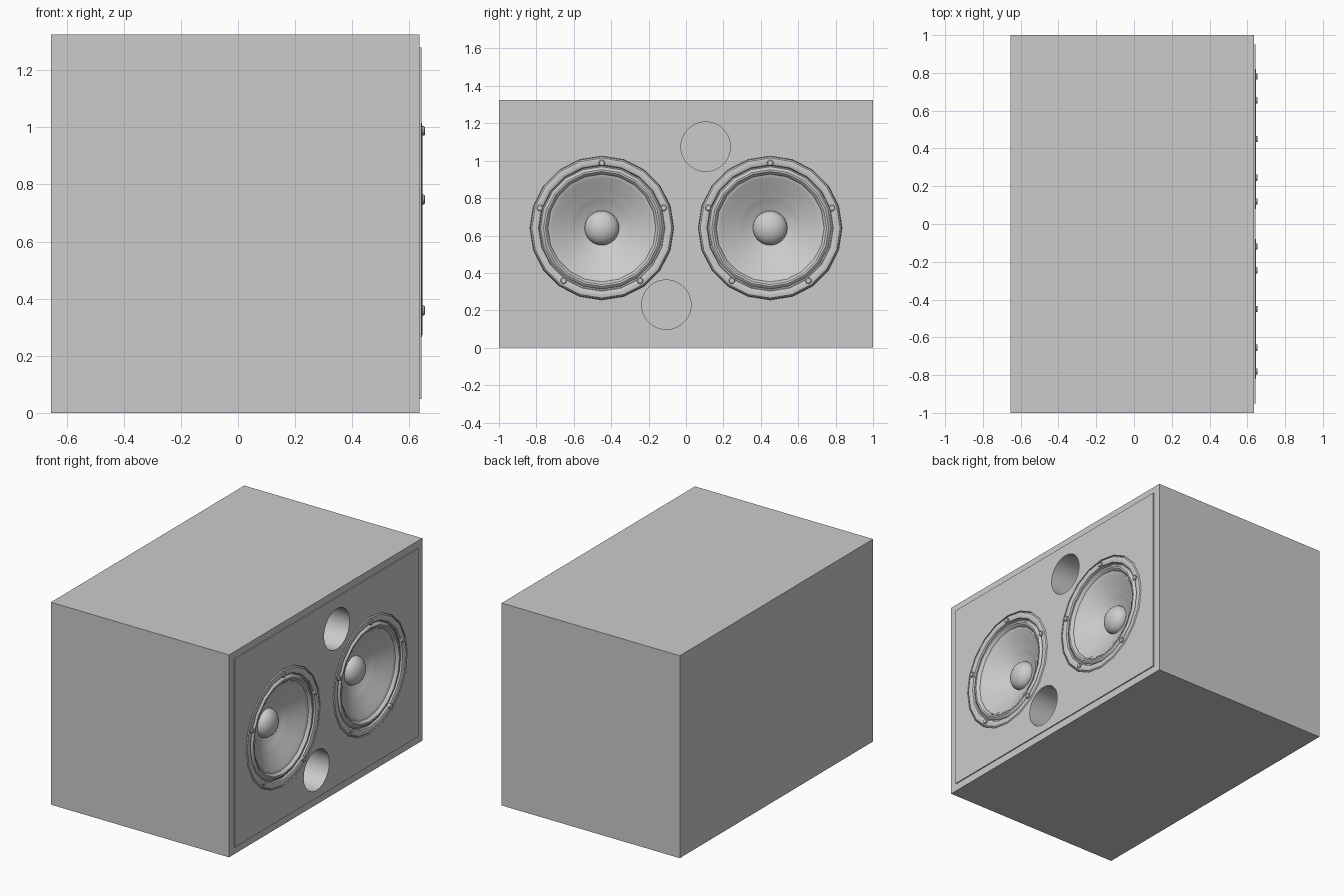
import bpy, bmesh, math

if "Cube" in bpy.data.objects:
    bpy.data.objects.remove(bpy.data.objects["Cube"])

FRONT = 0.642                                   # x of the baffle face
WOOFERS = [(-0.45, 0.64), (0.45, 0.64)]         # (y, z) centres
PORTS = [(0.105, 1.075), (-0.105, 0.23)]


def box(name, lo, hi):
    size = [b - a for a, b in zip(lo, hi)]
    mid = [(a + b) / 2 for a, b in zip(lo, hi)]
    bpy.ops.mesh.primitive_cube_add(size=1, location=mid)
    ob = bpy.context.object
    ob.name = name
    ob.scale = size
    bpy.ops.object.transform_apply(location=False, rotation=False, scale=True)
    return ob


def lathe(name, profile, segs, y, z, x=FRONT, smooth=35):
    """Spin (radius, depth) points around an axis parallel to x."""
    bm = bmesh.new()
    rings = []
    for r, d in profile:
        rings.append([bm.verts.new((d, r * math.cos(2 * math.pi * i / segs),
                                    r * math.sin(2 * math.pi * i / segs)))
                      for i in range(segs)])
    for a, b in zip(rings, rings[1:]):
        for i in range(segs):
            j = (i + 1) % segs
            bm.faces.new((a[i], b[i], b[j], a[j]))
    bmesh.ops.remove_doubles(bm, verts=bm.verts, dist=1e-5)
    bmesh.ops.recalc_face_normals(bm, faces=bm.faces)
    # open shells must face the listener
    if profile[0][0] > 0 and sum(f.normal.x * f.calc_area() for f in bm.faces) < 0:
        bmesh.ops.reverse_faces(bm, faces=bm.faces)
    me = bpy.data.meshes.new(name)
    bm.to_mesh(me)
    bm.free()
    ob = bpy.data.objects.new(name, me)
    ob.location = (x, y, z)
    bpy.context.collection.objects.link(ob)
    bpy.ops.object.select_all(action='DESELECT')
    ob.select_set(True)
    bpy.context.view_layer.objects.active = ob
    if smooth:
        bpy.ops.object.shade_smooth_by_angle(angle=math.radians(smooth))
    return ob


# Cabinet and slightly raised front baffle
cabinet = box("cabinet", (-0.655, -1, 0), (0.635, 1, 1.325))
baffle = box("baffle", (0.63, -0.95, 0.048), (FRONT, 0.95, 1.28))

# Holes for woofers and ports
cutters = []
for (y, z) in WOOFERS:
    cutters.append(lathe("woofer_cutter", [(0, 0.05), (0.384, 0.05), (0.384, -0.2), (0, -0.2)],
                         20, y, z, smooth=0))
for (y, z) in PORTS:
    cutters.append(lathe("port_cutter", [(0, 0.05), (0.132, 0.05), (0.132, -0.5), (0, -0.5)],
                         64, y, z, smooth=0))
for body in (cabinet, baffle):
    bpy.ops.object.select_all(action='DESELECT')
    body.select_set(True)
    bpy.context.view_layer.objects.active = body
    for c in cutters:
        m = body.modifiers.new("hole", 'BOOLEAN')
        m.operation = 'DIFFERENCE'
        m.solver = 'EXACT'
        m.object = c
        bpy.ops.object.modifier_apply(modifier=m.name)
    bpy.ops.object.shade_smooth_by_angle(angle=math.radians(12))
for c in cutters:
    bpy.data.objects.remove(c)

# Woofer profiles: stepped frame, rolled surround, cone, dust cap
FRAME = [(0.384, -0.03), (0.382, -0.006), (0.374, 0.002), (0.362, 0.004), (0.345, 0.003),
         (0.338, -0.001), (0.334, -0.012), (0.326, -0.014)]
SURROUND = [(0.328, -0.014), (0.322, -0.004), (0.312, 0.002), (0.302, 0.001),
            (0.294, -0.006), (0.288, -0.018), (0.276, -0.022)]
CONE = [(0.29, -0.02), (0.265, -0.03), (0.235, -0.05), (0.22, -0.056), (0.195, -0.074),
        (0.175, -0.081), (0.15, -0.098), (0.12, -0.112), (0.08, -0.13)]
CAP = [(0.092 * math.cos(t * math.pi / 16), -0.122 + 0.065 * math.sin(t * math.pi / 16))
       for t in range(8)] + [(0, -0.057)]
SCREW = [(0.017, -0.005), (0.017, 0.009), (0.013, 0.013), (0, 0.013)]

for y, z in WOOFERS:
    lathe("woofer_frame", FRAME, 20, y, z)
    lathe("woofer_surround", SURROUND, 20, y, z)
    lathe("woofer_cone", CONE, 40, y, z, smooth=60)
    lathe("dust_cap", CAP, 32, y, z, smooth=60)
    for k in range(5):
        a = math.radians(90 + 72 * k)
        lathe("frame_screw", SCREW, 12, y + 0.348 * math.cos(a), z + 0.348 * math.sin(a))
